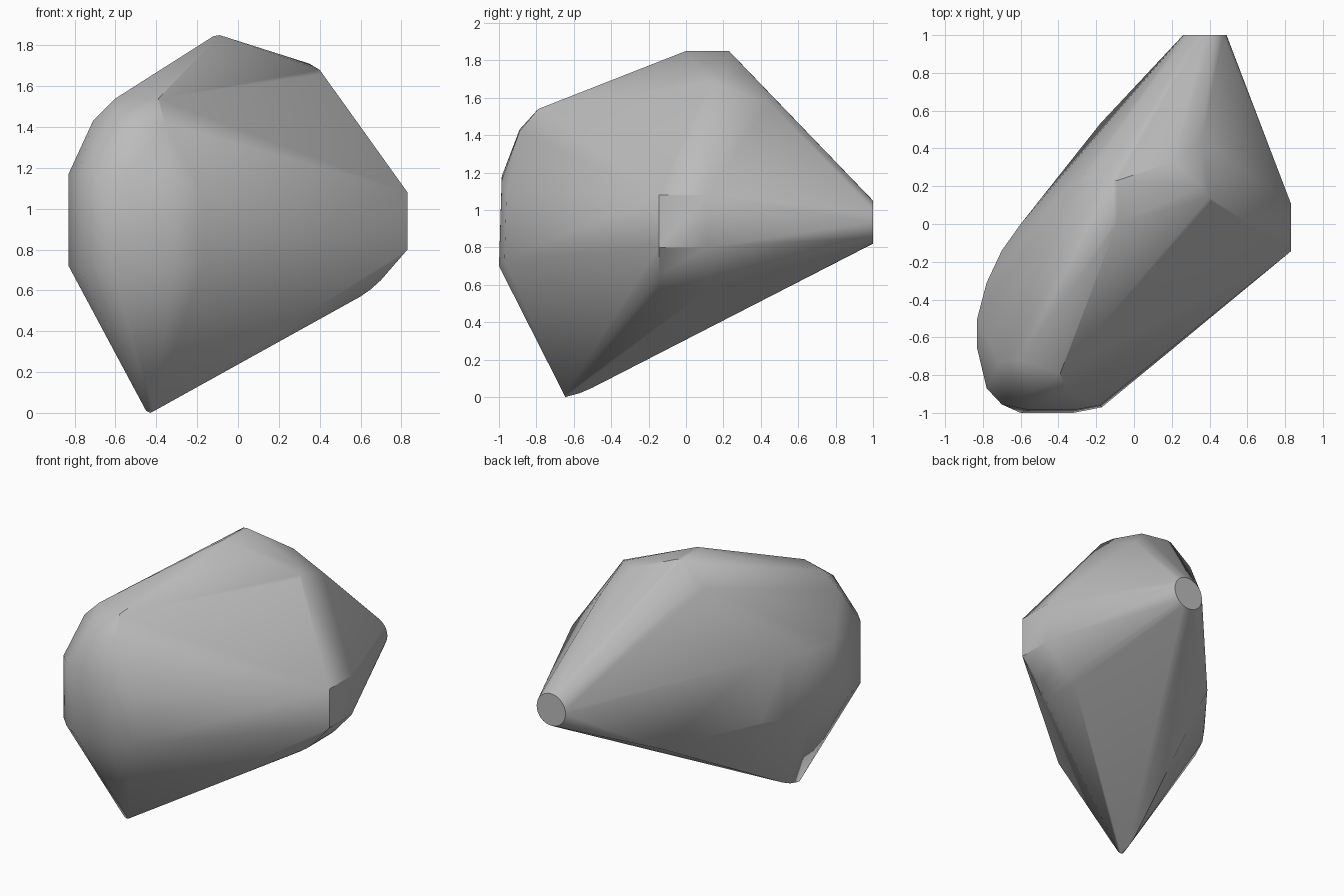
import bpy
import bmesh
import math

default_cube = bpy.data.objects.get("Cube")
if default_cube:
    bpy.data.objects.remove(default_cube, do_unlink=True)


def make_material(name, colour):
    material = bpy.data.materials.new(name)
    material.use_nodes = True
    material.diffuse_color = colour
    shader = next(n for n in material.node_tree.nodes if n.type == 'BSDF_PRINCIPLED')
    shader.inputs["Base Color"].default_value = colour
    return material


def disc(centre_x, y, centre_z, radius, sides):
    """Flat round end facing along y."""
    angles = [2 * math.pi * i / sides for i in range(sides)]
    return [(centre_x + radius * math.cos(a), y, centre_z + radius * math.sin(a))
            for a in angles]


def wall(footprint, low, high):
    """Upright band: each footprint point at two heights."""
    return [(x, y, z) for x, y in footprint for z in (low, high)]


def ridge(profile, front, back):
    """Profile in x and z, stretched along y."""
    return [(x, y, z) for x, z in profile for y in (front, back)]


# Round flat nose at the back
nose = disc(0.375, 1.0, 0.935, 0.115, 32)

# Blunt side block with a bevelled underside
side_block = ridge([(0.83, 1.08), (0.83, 0.8), (0.70, 0.65), (0.65, 0.605), (0.60, 0.57)],
                   -0.145, 0.11)

# Curved outer wall sweeping from the front to the back
outer_wall = wall([(-0.70, -0.955), (-0.78, -0.87), (-0.83, -0.66), (-0.83, -0.50),
                   (-0.78, -0.31), (-0.70, -0.14), (-0.60, 0.0)], 0.72, 1.17)
rear_shoulder = [(-0.18, 0.53, 0.62)]

# Front wall, slightly tilted
front_wall = [(-0.60, -1.0, 0.70), (-0.32, -1.0, 0.70), (-0.17, -0.97, 0.73),
              (-0.55, -0.985, 1.18), (-0.32, -0.985, 1.16), (-0.18, -0.96, 1.08)]

# Sloping brow above the front wall
brow = [(-0.55, -0.89, 1.43), (-0.36, -0.89, 1.42), (-0.71, -0.73, 1.43),
        (-0.60, -0.72, 1.54), (-0.39, -0.79, 1.54)]

# Crown with softened corners
crown = ridge([(-0.09, 1.85), (-0.12, 1.845)], 0.0, 0.23)
crown += [(-0.30, 0.22, 1.69), (-0.26, 0.26, 1.70), (0.21, 0.33, 1.745),
          (0.35, 0.20, 1.71), (0.40, 0.14, 1.68), (0.41, 0.12, 1.66),
          (0.36, 0.45, 1.57)]

# Blunt lower tip
tip = [(-0.45, -0.65, 0.01), (-0.41, -0.65, 0.01), (-0.43, -0.645, 0.0),
       (-0.43, -0.57, 0.02), (-0.42, -0.50, 0.05)]

# Wrap all the parts in one convex skin
bm = bmesh.new()
for part in (nose, side_block, outer_wall, rear_shoulder, front_wall, brow, crown, tip):
    for point in part:
        bm.verts.new(point)
result = bmesh.ops.convex_hull(bm, input=bm.verts)
loose = {v for v in result["geom_interior"] + result["geom_unused"]
         if isinstance(v, bmesh.types.BMVert)}
bmesh.ops.delete(bm, geom=list(loose), context='VERTS')
bmesh.ops.dissolve_limit(bm, angle_limit=math.radians(1), verts=bm.verts, edges=bm.edges)
bmesh.ops.recalc_face_normals(bm, faces=bm.faces)

mesh = bpy.data.meshes.new("faceted_rock")
bm.to_mesh(mesh)
bm.free()
mesh.materials.append(make_material("stone_grey", (0.5, 0.5, 0.5, 1.0)))

rock = bpy.data.objects.new("faceted_rock", mesh)
bpy.context.collection.objects.link(rock)
bpy.ops.object.select_all(action='DESELECT')
rock.select_set(True)
bpy.context.view_layer.objects.active = rock
bpy.ops.object.shade_smooth_by_angle(angle=math.radians(30))
